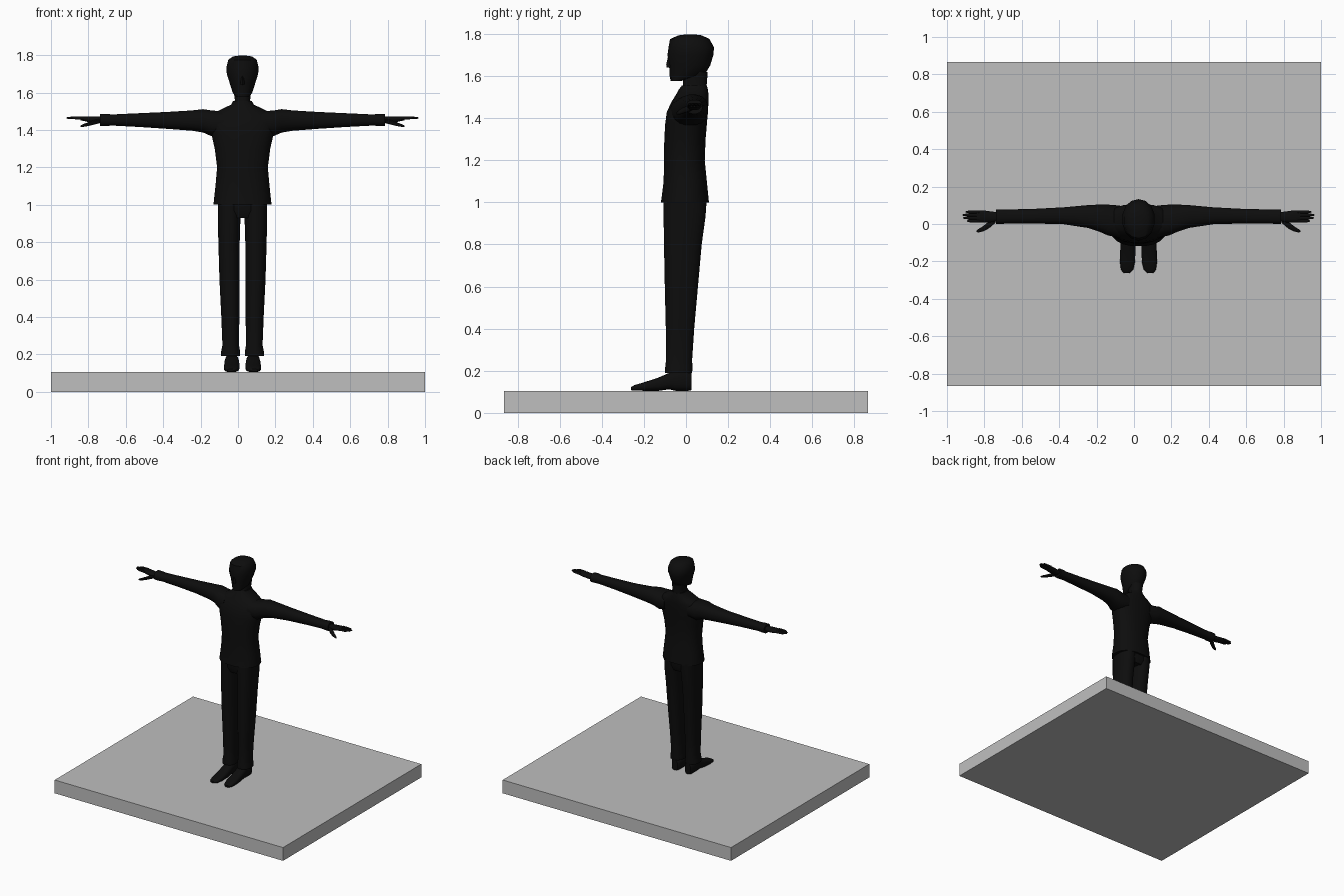
import bpy, bmesh, math

CX = 0.024  # the figure stands slightly right of the base centre


def material(name, rgb):
    m = bpy.data.materials.new(name)
    m.diffuse_color = (*rgb, 1)
    return m


BLACK = material("black", (0.004, 0.004, 0.004))
GREY = material("light_grey", (0.52, 0.52, 0.52))


def loft(name, axis, rings, sides=16, power=0.85, mirror=False, angle=50):
    """Skin rounded rings (position, a0, a1, b0, b1) along an axis."""
    bm = bmesh.new()
    loops = []
    for p, a0, a1, b0, b1 in rings:
        loop = []
        for i in range(sides):
            t = 2 * math.pi * (i + 0.5) / sides
            c, s = math.cos(t), math.sin(t)
            a = (a0 + a1) / 2 + (a1 - a0) / 2 * math.copysign(abs(c) ** power, c)
            b = (b0 + b1) / 2 + (b1 - b0) / 2 * math.copysign(abs(s) ** power, s)
            co = {"x": (p, a, b), "y": (a, p, b), "z": (a, b, p)}[axis]
            loop.append(bm.verts.new(co))
        loops.append(loop)
    for lo, hi in zip(loops, loops[1:]):
        for i in range(sides):
            j = (i + 1) % sides
            bm.faces.new((lo[i], lo[j], hi[j], hi[i]))
    bm.faces.new(loops[0])
    bm.faces.new(loops[-1])
    bmesh.ops.recalc_face_normals(bm, faces=bm.faces)
    me = bpy.data.meshes.new(name)
    bm.to_mesh(me)
    bm.free()
    me.materials.append(BLACK)
    ob = bpy.data.objects.new(name, me)
    ob.location.x = CX
    bpy.context.collection.objects.link(ob)
    if mirror:
        ob.modifiers.new("mirror", "MIRROR").use_mirror_merge = False
    bpy.ops.object.select_all(action="DESELECT")
    ob.select_set(True)
    bpy.context.view_layer.objects.active = ob
    bpy.ops.object.shade_smooth_by_angle(angle=math.radians(angle))
    return ob


def sym(rows):
    """Rings given as (z, half width, back and front y)."""
    return [(z, -w, w, y0, y1) for z, w, y0, y1 in rows]


# Base slab
bpy.ops.mesh.primitive_cube_add(size=1, location=(0, 0, 0.0525))
slab = bpy.context.object
slab.name = "base_slab"
slab.scale = (2, 1.73, 0.105)
slab.data.materials.append(GREY)

# Jacket body with flared hem and sloping shoulders
loft("jacket", "z", sym([
    (1.0, .157, -.12, .11), (1.1, .146, -.107, .10), (1.2, .137, -.106, .09),
    (1.3, .150, -.104, .094), (1.37, .166, -.10, .10), (1.43, .180, -.092, .105),
    (1.48, .168, -.068, .108), (1.505, .125, -.052, .108), (1.535, .062, -.035, .105),
    (1.555, .050, -.02, .10)]), sides=20)

# Neck and head
loft("neck", "z", sym([(1.52, .050, -.03, .10), (1.56, .042, -.015, .10),
                       (1.62, .050, -.015, .105)]), sides=12)
loft("head", "z", sym([
    (1.575, .034, -.072, -.03), (1.60, .054, -.078, .085), (1.65, .070, -.080, .115),
    (1.70, .086, -.088, .130), (1.735, .088, -.083, .133), (1.775, .078, -.076, .112),
    (1.793, .052, -.035, .075), (1.797, .02, 0, .04)]), sides=14, power=.95)
loft("nose", "z", sym([(1.64, .012, -.092, -.06), (1.655, .012, -.094, -.06),
                       (1.69, .006, -.086, -.06)]), sides=6)

# Trousers
loft("hips", "z", sym([(.93, .10, -.09, .08), (.97, .128, -.107, .095),
                       (1.03, .133, -.105, .095)]))
loft("trouser_leg", "z", [
    (.19, .012, .117, -.10, .03), (.215, .012, .115, -.10, .032),
    (.25, .018, .108, -.096, .03), (.4, .016, .114, -.097, .04),
    (.6, .015, .124, -.102, .058), (.8, .014, .130, -.106, .076),
    (.93, .010, .133, -.108, .094), (1.01, .005, .133, -.108, .10)], mirror=True)

# Shoes: heel, arch, ball and toe
loft("shoe", "y", [
    (-.262, .046, .080, .108, .122), (-.245, .028, .094, .106, .132),
    (-.20, .017, .100, .105, .145), (-.13, .016, .098, .105, .168),
    (-.08, .018, .096, .112, .19), (-.05, .019, .094, .105, .20),
    (.01, .022, .092, .105, .20), (.026, .032, .082, .108, .19)],
    sides=14, power=.7, mirror=True)

# Sleeves with a wider cuff
loft("sleeve", "x", [
    (.10, -.075, .10, 1.37, 1.50), (.165, -.062, .105, 1.365, 1.505),
    (.21, -.042, .105, 1.385, 1.512), (.27, -.022, .102, 1.395, 1.505),
    (.40, -.002, .090, 1.405, 1.497), (.55, .002, .082, 1.415, 1.490),
    (.70, .002, .078, 1.423, 1.483), (.73, .000, .079, 1.42, 1.487),
    (.762, .000, .079, 1.42, 1.487)], mirror=True)

# Hands: palm, four fingers, thumb
loft("palm", "x", [
    (.74, .018, .062, 1.437, 1.472), (.79, .008, .068, 1.437, 1.472),
    (.83, .006, .074, 1.443, 1.473), (.865, .010, .073, 1.451, 1.473)],
    sides=12, mirror=True)
for i, tip in enumerate((.918, .938, .942, .925)):
    y = .008 + .016 * i
    loft(f"finger_{i + 1}", "x", [
        (.85, y, y + .017, 1.453, 1.472), (.90, y, y + .016, 1.457, 1.472),
        (tip - .008, y + .002, y + .015, 1.459, 1.470),
        (tip, y + .006, y + .011, 1.462, 1.467)], sides=8, mirror=True)
loft("thumb", "x", [
    (.765, .005, .035, 1.435, 1.460), (.80, -.025, .015, 1.426, 1.452),
    (.83, -.040, -.010, 1.419, 1.440), (.855, -.046, -.026, 1.415, 1.430),
    (.865, -.043, -.034, 1.416, 1.424)], sides=8, mirror=True)
